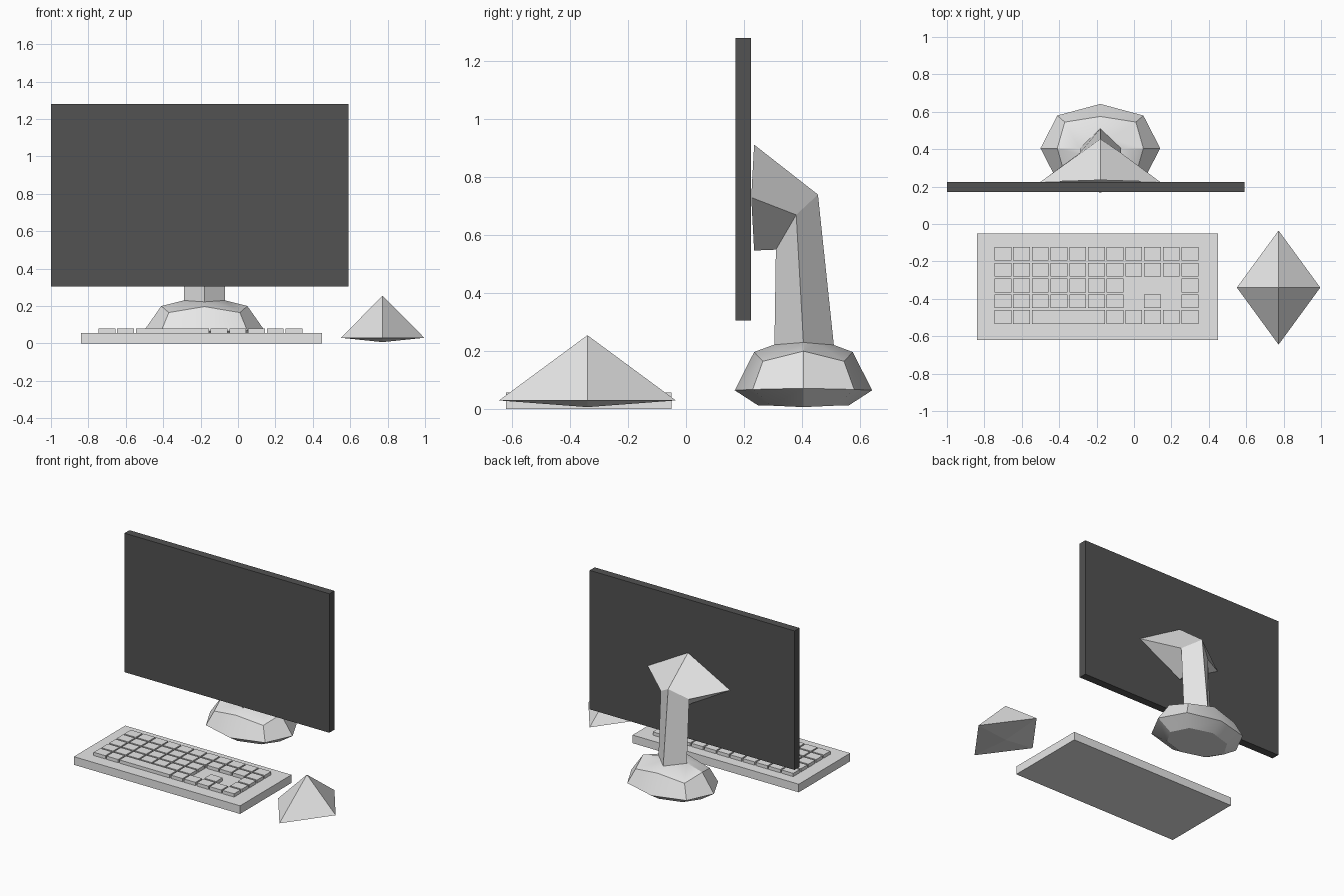
import bpy
import bmesh
from mathutils import Vector

cube = bpy.data.objects.get("Cube")
if cube:
    bpy.data.objects.remove(cube, do_unlink=True)


def make_material(name, value):
    mat = bpy.data.materials.new(name)
    mat.use_nodes = True
    color = (value, value, value, 1)
    mat.diffuse_color = color
    mat.node_tree.nodes["Principled BSDF"].inputs["Base Color"].default_value = color
    return mat


light_grey = make_material("light grey plastic", 0.8)
dark_grey = make_material("dark grey screen", 0.085)


def finish(name, bm, mat, smooth=False):
    bmesh.ops.recalc_face_normals(bm, faces=bm.faces)
    mesh = bpy.data.meshes.new(name)
    bm.to_mesh(mesh)
    bm.free()
    mesh.materials.append(mat)
    obj = bpy.data.objects.new(name, mesh)
    bpy.context.collection.objects.link(obj)
    if smooth:
        bpy.ops.object.select_all(action="DESELECT")
        obj.select_set(True)
        bpy.context.view_layer.objects.active = obj
        bpy.ops.object.shade_smooth_by_angle(angle=0.52)
    return obj


def add_box(bm, low, high):
    low, high = Vector(low), Vector(high)
    verts = bmesh.ops.create_cube(bm, size=1)["verts"]
    bmesh.ops.scale(bm, vec=high - low, verts=verts)
    bmesh.ops.translate(bm, vec=(low + high) / 2, verts=verts)


def loft(rings):
    """Skin equal-length closed rings and cap both ends."""
    bm = bmesh.new()
    rows = [[bm.verts.new(p) for p in ring] for ring in rings]
    count = len(rows[0])
    for a, b in zip(rows, rows[1:]):
        for i in range(count):
            j = (i + 1) % count
            bm.faces.new((a[i], a[j], b[j], b[i]))
    bm.faces.new(rows[0])
    bm.faces.new(rows[-1])
    return bm


CX, CY = -0.18, 0.405  # stand centre


def octagon(side, end, diag):
    """Symmetric eight-sided ring: side and end are (radius, z), diag is (x, y, z)."""
    (sx, sz), (ey, ez), (dx, dy, dz) = side, end, diag
    pts = [(sx, 0, sz), (dx, dy, dz), (0, ey, ez), (-dx, dy, dz),
           (-sx, 0, sz), (-dx, -dy, dz), (0, -ey, ez), (dx, -dy, dz)]
    return [(CX + x, CY + y, z) for x, y, z in pts]


def diamond(front, back, side):
    """Four-sided ring: front and back are (y, z), side is (half width, y, z)."""
    w, y, z = side
    return [(CX, *front), (CX + w, y, z), (CX, *back), (CX - w, y, z)]


# Screen
bm = bmesh.new()
add_box(bm, (-1, 0.17, 0.305), (0.59, 0.225, 1.28))
finish("screen", bm, dark_grey)

# Faceted stand base
base = loft([
    octagon((0.22, 0.007), (0.155, 0.012), (0.155, 0.11, 0.012)),
    octagon((0.32, 0.072), (0.237, 0.065), (0.23, 0.175, 0.068)),
    octagon((0.23, 0.2), (0.17, 0.197), (0.19, 0.14, 0.165)),
    octagon((0.11, 0.23), (0.103, 0.222), (0.055, 0.051, 0.226)),
])
finish("stand_base", base, light_grey, True)

# Bent neck that flares into the screen mount
neck = loft([
    diamond((0.305, 0.22), (0.51, 0.22), (0.11, 0.405, 0.23)),
    diamond((0.31, 0.55), (0.455, 0.74), (0.11, 0.38, 0.67)),
    diamond((0.235, 0.547), (0.235, 0.912), (0.32, 0.225, 0.73)),
])
finish("stand_neck", neck, light_grey, True)

# Keyboard slab
bm = bmesh.new()
add_box(bm, (-0.84, -0.62, 0), (0.45, -0.05, 0.057))
finish("keyboard_body", bm, light_grey)

# Keys as (first column, last column) spans per row, back to front
full = [(c, c) for c in range(11)]
rows = [
    full,
    full,
    full[:7] + full[10:],
    full[:7] + [full[8], full[10]],
    full[:2] + [(2, 5)] + full[6:],
]
bm = bmesh.new()
for r, spans in enumerate(rows):
    top = -0.123 - 0.0845 * r
    for first, last in spans:
        add_box(bm, (-0.746 + 0.1 * first, top - 0.073, 0.05),
                (-0.656 + 0.1 * last, top, 0.08))
finish("keys", bm, light_grey)

# Mouse: shallow double pyramid
bm = bmesh.new()
MX, MY, HX, HY = 0.773, -0.34, 0.223, 0.305
rim = [bm.verts.new((MX + x * HX, MY + y * HY, 0.03))
       for x, y in ((1, 0), (0, 1), (-1, 0), (0, -1))]
for tip_z in (0.255, 0.007):
    tip = bm.verts.new((MX, MY, tip_z))
    for i in range(4):
        bm.faces.new((rim[i], rim[(i + 1) % 4], tip))
finish("mouse", bm, light_grey)
